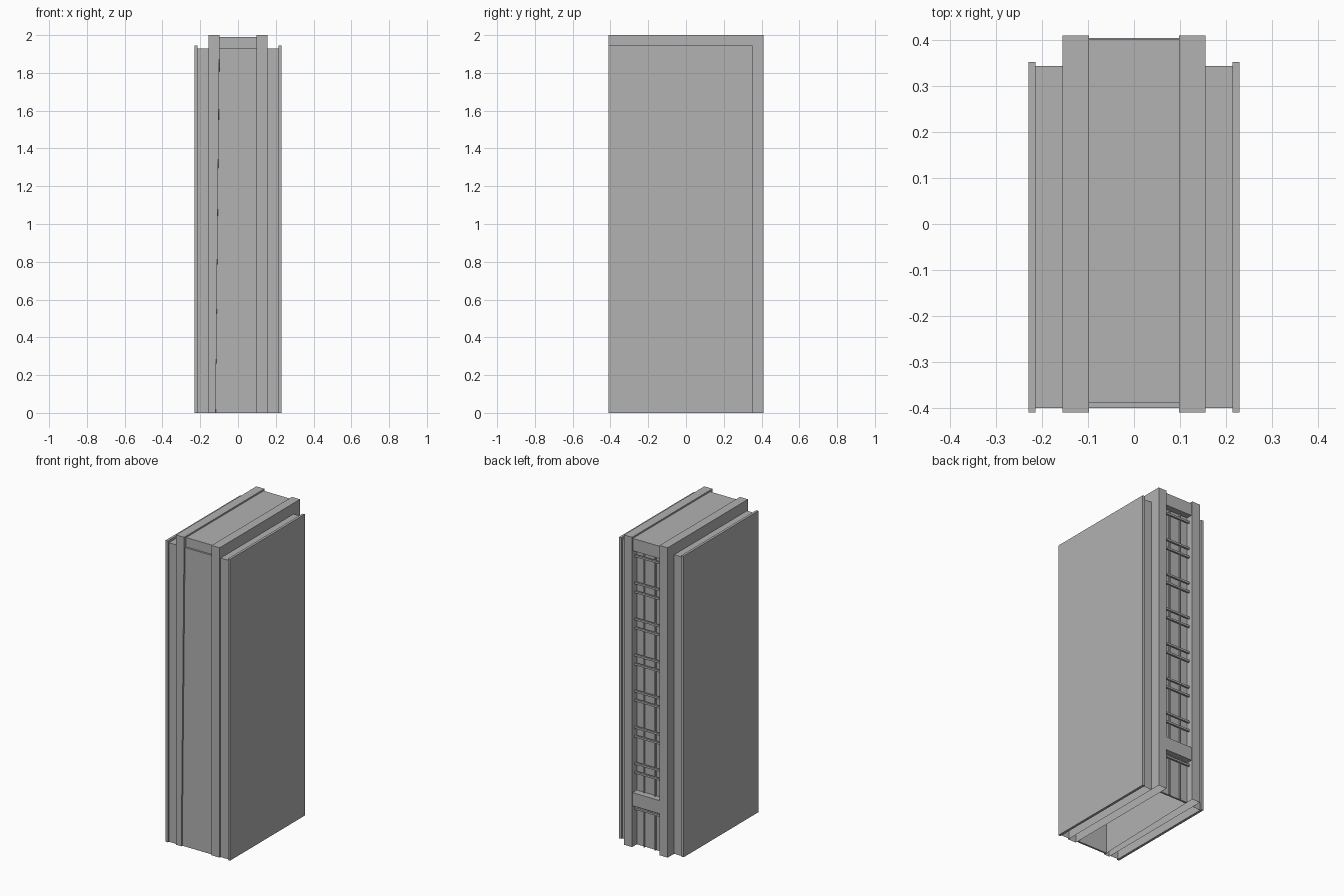
import bpy
import bmesh

cube = bpy.data.objects.get("Cube")
if cube:
    bpy.data.objects.remove(cube, do_unlink=True)

GREY = (0.445, 0.445, 0.445, 1)
grey = bpy.data.materials.new("plain grey")
grey.use_nodes = True
grey.diffuse_color = GREY
grey.node_tree.nodes["Principled BSDF"].inputs["Base Color"].default_value = GREY


def box(name, x, y, z, open_bottom=False, adjust=None):
    """Box between (min, max) pairs, optionally a shell open underneath."""
    bm = bmesh.new()
    bmesh.ops.create_cube(bm, size=1)
    for v in bm.verts:
        v.co = [pair[int(c > 0)] for pair, c in zip((x, y, z), v.co)]
    if open_bottom:
        bm.normal_update()
        low = [f for f in bm.faces if f.normal.z < -0.9]
        bmesh.ops.delete(bm, geom=low, context="FACES_ONLY")
    if adjust:
        for v in bm.verts:
            adjust(v.co)
    mesh = bpy.data.meshes.new(name)
    bm.to_mesh(mesh)
    bm.free()
    mesh.materials.append(grey)
    obj = bpy.data.objects.new(name, mesh)
    bpy.context.collection.objects.link(obj)
    return obj


INNER, WALL, FILL, OUTER = 0.098, 0.156, 0.214, 0.23
FRONT, BACK = -0.41, 0.41
SLANT = 0.02


def slant_wall(co):
    # front inner edge of the right frame leans outward at the floor
    if co.z < 0.01 and co.y < 0 and abs(co.x + INNER) < 0.001:
        co.x -= SLANT


def slant_door(co):
    if co.z < 0.01 and co.x < 0:
        co.x -= SLANT


# Stepped layers on both sides: frame, recessed filler, outer slab
for side, s in (("left", 1), ("right", -1)):
    def span(a, b):
        return sorted((s * a, s * b))
    box(side + "_frame", span(INNER, WALL), (FRONT, BACK), (0, 2), True,
        slant_wall if s < 0 else None)
    box(side + "_filler", span(WALL, FILL), (-0.40, 0.344), (0, 1.93), True)
    box(side + "_slab", span(FILL, OUTER), (FRONT, 0.353), (0, 1.945))

# Central core: front panel, top cap and recessed back panel
box("front_panel", (-INNER, INNER), (-0.40, -0.388), (0, 1.93), False, slant_door)
box("top_cap", (-INNER, INNER), (-0.388, 0.402), (1.91, 1.99))
box("back_panel", (-INNER, INNER), (0.35, 0.362), (0, 1.91))

# Vertical rods and paired cross bars in the back recess
ROD = 0.004
for side, x in (("left", 0.04), ("right", -0.04)):
    box(side + "_rod", (x - ROD, x + ROD), (0.365, 0.373), (0, 1.91))
for i in range(8):
    for j in range(2):
        z = 0.24 + 0.233 * i + 0.058 * j
        box("cross_bar", (-INNER, INNER), (0.374, 0.386), (z - 0.006, z + 0.006))

# Box across the lower back
box("lower_crosspiece", (-INNER, INNER), (0.362, 0.405), (0.265, 0.35))
